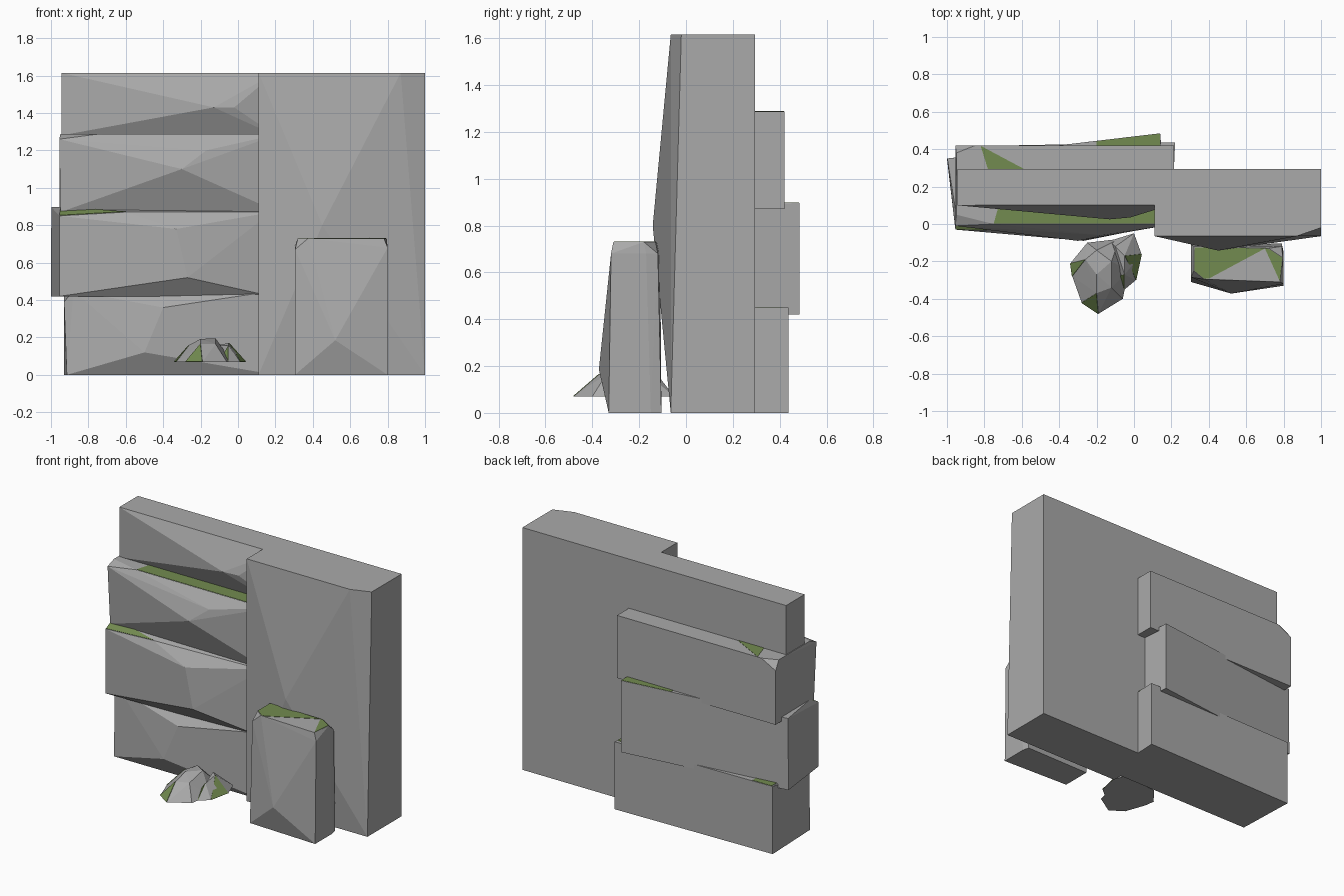
import bpy, bmesh
from mathutils import Vector

cube = bpy.data.objects.get("Cube")
if cube:
    bpy.data.objects.remove(cube, do_unlink=True)


def material(name, rgb):
    mat = bpy.data.materials.new(name)
    mat.use_nodes = True
    color = (*rgb, 1)
    mat.diffuse_color = color
    mat.node_tree.nodes["Principled BSDF"].inputs["Base Color"].default_value = color
    return mat


STONE = material("grey stone", (0.40, 0.40, 0.40))
MOSS = material("green moss", (0.17, 0.26, 0.08))


def finish(name, bm, mat):
    bmesh.ops.recalc_face_normals(bm, faces=bm.faces)
    mesh = bpy.data.meshes.new(name)
    bm.to_mesh(mesh)
    bm.free()
    mesh.materials.append(mat)
    obj = bpy.data.objects.new(name, mesh)
    bpy.context.collection.objects.link(obj)
    return obj


def boulder(name, points):
    """Faceted convex stone wrapped around its corner points."""
    bm = bmesh.new()
    verts = [bm.verts.new(p) for p in points]
    res = bmesh.ops.convex_hull(bm, input=verts)
    unused = [v for v in res["geom_interior"] if isinstance(v, bmesh.types.BMVert)]
    bmesh.ops.delete(bm, geom=unused, context="VERTS")
    bmesh.ops.dissolve_limit(bm, angle_limit=0.01, verts=bm.verts, edges=bm.edges)
    return finish(name, bm, STONE)


def moss(name, points, thickness=0.003):
    """Thin plate lying on a stone facet, raised on its upward side."""
    pts = [Vector(p) for p in points]
    n = (pts[1] - pts[0]).cross(pts[2] - pts[0]).normalized()
    if n.z < 0:
        n = -n
    bm = bmesh.new()
    face = bm.faces.new([bm.verts.new(p) for p in pts])
    ext = bmesh.ops.extrude_face_region(bm, geom=[face])["geom"]
    for v in ext:
        if isinstance(v, bmesh.types.BMVert):
            v.co += n * thickness
    return finish(name, bm, MOSS)


def flat(outline, z):
    return [(x, y, z) for x, y in outline]


def block(outline, low, high):
    return flat(outline, low) + flat(outline, high)


TOP = 1.615

# Tall pillar with a faceted front
boulder("tall_pillar",
        flat([(0.11, 0.295), (1, 0.295), (1, -0.065), (0.11, -0.065)], 0)
        + flat([(0.11, 0.295), (1, 0.295), (1, -0.02), (0.87, -0.065), (0.11, -0.065)], TOP)
        + [(0.45, -0.142, 0.8)])

# Set-back top course
boulder("top_course",
        block([(-0.945, 0.295), (0.2, 0.295), (0.2, 0.103), (-0.945, 0.1)], 1.28, TOP)
        + [(-0.13, 0.025, 1.43), (-0.02, 0.035, 1.43)])

# Upper course, its back corner clipped at the top
boulder("upper_course",
        flat([(-0.955, 0.42), (0.215, 0.42), (0.215, 0.01), (-0.95, 0.01)], 0.87)
        + flat([(-0.95, 0.38), (-0.85, 0.42), (0.215, 0.42), (0.215, 0.0),
                (-0.75, 0.0), (-0.95, 0.05)], 1.287)
        + [(-0.955, 0.42, 1.23), (-0.955, -0.01, 1.26),
           (-0.17, -0.06, 1.2), (-0.3, -0.09, 1.1)])

# Middle course, turned a little
boulder("middle_course",
        flat([(-1, 0.35), (0.14, 0.485), (0.18, 0.0), (-0.955, -0.03)], 0.42)
        + flat([(-0.998, 0.35), (0.14, 0.485), (0.16, 0.1), (-0.95, 0.05)], 0.897)
        + [(-0.955, -0.03, 0.85), (-0.6, -0.035, 0.87), (0.18, 0.0, 0.87),
           (-0.33, -0.085, 0.78), (-0.27, -0.09, 0.52)])

# Bottom course
boulder("bottom_course",
        flat([(-0.93, 0.415), (0.22, 0.437), (0.2, 0.0), (-0.915, 0.0)], 0)
        + flat([(-0.93, 0.415), (0.22, 0.437), (0.2, 0.0), (-0.88, 0.01)], 0.45)
        + [(-0.93, 0.03, 0.39), (-0.4, -0.06, 0.36), (-0.5, -0.07, 0.12)])

# Moss on the course ledges
moss("upper_front_moss", flat([(-0.75, 0.003), (0.11, 0.003), (0.11, 0.11), (-0.72, 0.11)], 1.286))
moss("upper_back_moss", flat([(-0.82, 0.418), (-0.78, 0.29), (-0.58, 0.29)], 1.286))
moss("middle_back_moss", flat([(-0.2, 0.415), (0.14, 0.415), (0.138, 0.482), (-0.2, 0.443)], 0.896))
moss("middle_front_moss", [(-0.952, -0.028, 0.851), (-0.6, -0.033, 0.871), (-0.95, 0.05, 0.897)])
for name, x0, x1 in (("bottom_right_moss", 0.13, 0.215), ("bottom_left_moss", -0.92, -0.78)):
    moss(name, flat([(x0, 0.3), (x1, 0.3), (x1, 0.413), (x0, 0.413)], 0.449))

# Short standing stone in front of the pillar
boulder("standing_stone",
        flat([(0.305, -0.11), (0.79, -0.105), (0.80, -0.15), (0.80, -0.33), (0.305, -0.31)], 0)
        + flat([(0.32, -0.12), (0.72, -0.13), (0.795, -0.18), (0.78, -0.31),
                (0.375, -0.295), (0.32, -0.25)], 0.73)
        + [(0.305, -0.11, 0.69), (0.305, -0.285, 0.67), (0.79, -0.12, 0.68),
           (0.80, -0.17, 0.68), (0.80, -0.32, 0.68), (0.52, -0.372, 0.185)])
moss("stone_top_moss", flat([(0.325, -0.125), (0.7, -0.131), (0.4, -0.292), (0.375, -0.292),
                             (0.323, -0.25)], 0.729))
moss("stone_side_moss", flat([(0.7, -0.131), (0.72, -0.133), (0.792, -0.18), (0.78, -0.307)], 0.729))

# Two small loose rocks
BASE = 0.07
left_tip, front_tip = (-0.34, -0.21, BASE), (-0.19, -0.48, BASE)
left_front, front_left, front_right = (-0.33, -0.28, BASE), (-0.28, -0.42, BASE), (-0.06, -0.4, BASE)
crown_left, crown_front, crown_right = (-0.26, -0.19, 0.16), (-0.2, -0.37, 0.165), (-0.12, -0.34, 0.165)
boulder("large_rock", [left_tip, front_tip, left_front, front_left, front_right,
                       crown_left, crown_front, crown_right,
                       (-0.25, -0.1, BASE), (-0.08, -0.08, BASE), (-0.03, -0.25, BASE),
                       (-0.2, -0.14, 0.185), (-0.12, -0.2, 0.195), (-0.2, -0.27, 0.192)])
moss("large_rock_front_moss", [front_left, front_tip, crown_front])
moss("large_rock_left_moss", [left_tip, left_front, crown_left])

side_tip, side_front = (0.04, -0.16, BASE), (0.01, -0.3, BASE)
peak, shoulder = (-0.05, -0.17, 0.17), (-0.05, -0.27, 0.155)
boulder("small_rock", [side_tip, side_front, peak, shoulder,
                       (0.0, -0.05, BASE), (-0.13, -0.09, BASE), (-0.1, -0.28, BASE),
                       (-0.05, -0.35, BASE), (-0.1, -0.12, 0.16)])
moss("small_rock_side_moss", [side_tip, side_front, peak])
moss("small_rock_front_moss", [(-0.05, -0.35, BASE), (-0.1, -0.28, BASE), shoulder])
